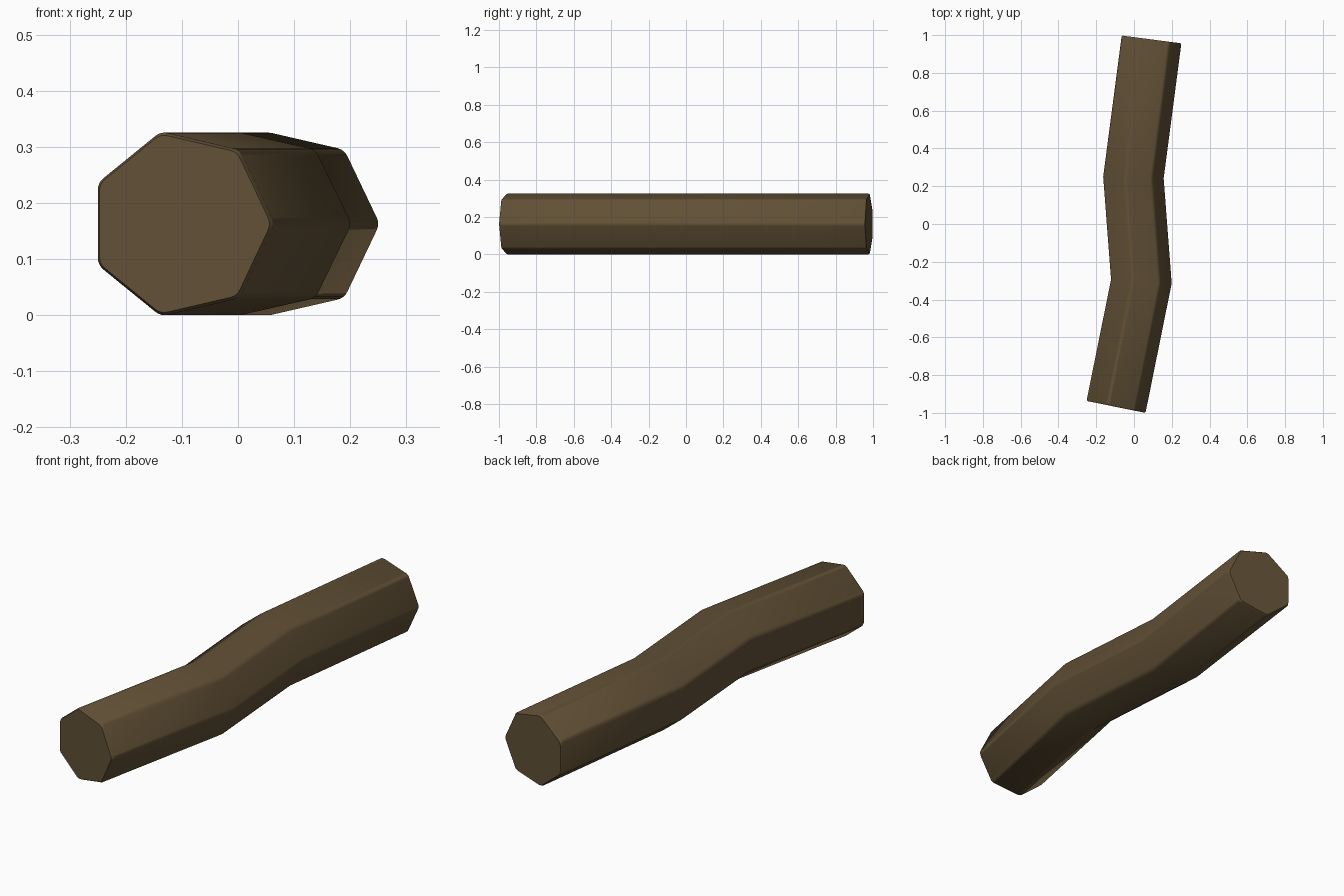
import bpy, bmesh, math
from mathutils import Vector

if "Cube" in bpy.data.objects:
    bpy.data.objects.remove(bpy.data.objects["Cube"])

SIDES, CORE, ROUND, STEPS = 7, 0.14, 0.0262, 4
CENTRE_Z = 0.1627
PATH = [Vector(p) for p in [(-0.102, -0.967), (0.032, -0.304), (-0.01, 0.246), (0.086, 0.978)]]

# Rounded heptagon cross-section, one corner facing +x
profile = []
for k in range(SIDES):
    a = 2 * math.pi * k / SIDES
    for s in range(STEPS + 1):
        b = a + (s / STEPS - 0.5) * 2 * math.pi / SIDES
        profile.append((CORE * math.cos(a) + ROUND * math.cos(b),
                        CORE * math.sin(a) + ROUND * math.sin(b)))

# Mitred rings along the bent path, with a tiny chamfer at both ends
dirs = [(q - p).normalized() for p, q in zip(PATH, PATH[1:])]
rings = []
for i, p in enumerate(PATH):
    d0, d1 = dirs[max(i - 1, 0)], dirs[min(i, len(dirs) - 1)]
    t = (d0 + d1).normalized()
    side = Vector((t.y, -t.x)) / t.dot(d0)
    if i == 0:
        rings += [(p, side, 0.97), (p + t * 0.008, side, 1)]
    elif i == len(PATH) - 1:
        rings += [(p - t * 0.008, side, 1), (p, side, 0.97)]
    else:
        rings.append((p, side, 1))

# Log
bm = bmesh.new()
loops = []
for p, side, s in rings:
    loops.append([bm.verts.new((p.x + side.x * u * s, p.y + side.y * u * s, CENTRE_Z + v * s))
                  for u, v in profile])
n = len(profile)
for a, b in zip(loops, loops[1:]):
    for j in range(n):
        bm.faces.new((a[j], a[(j + 1) % n], b[(j + 1) % n], b[j]))
bm.faces.new(loops[0])
bm.faces.new(loops[-1])
bmesh.ops.recalc_face_normals(bm, faces=bm.faces)
mesh = bpy.data.meshes.new("log")
bm.to_mesh(mesh)
bm.free()
log = bpy.data.objects.new("log", mesh)
bpy.context.collection.objects.link(log)

bark = bpy.data.materials.new("bark_brown")
bark.diffuse_color = (0.12, 0.08, 0.036, 1)
bark.use_nodes = True
bark.node_tree.nodes["Principled BSDF"].inputs["Base Color"].default_value = bark.diffuse_color
mesh.materials.append(bark)

bpy.context.view_layer.objects.active = log
log.select_set(True)
bpy.ops.object.shade_smooth_by_angle(angle=math.radians(30))
